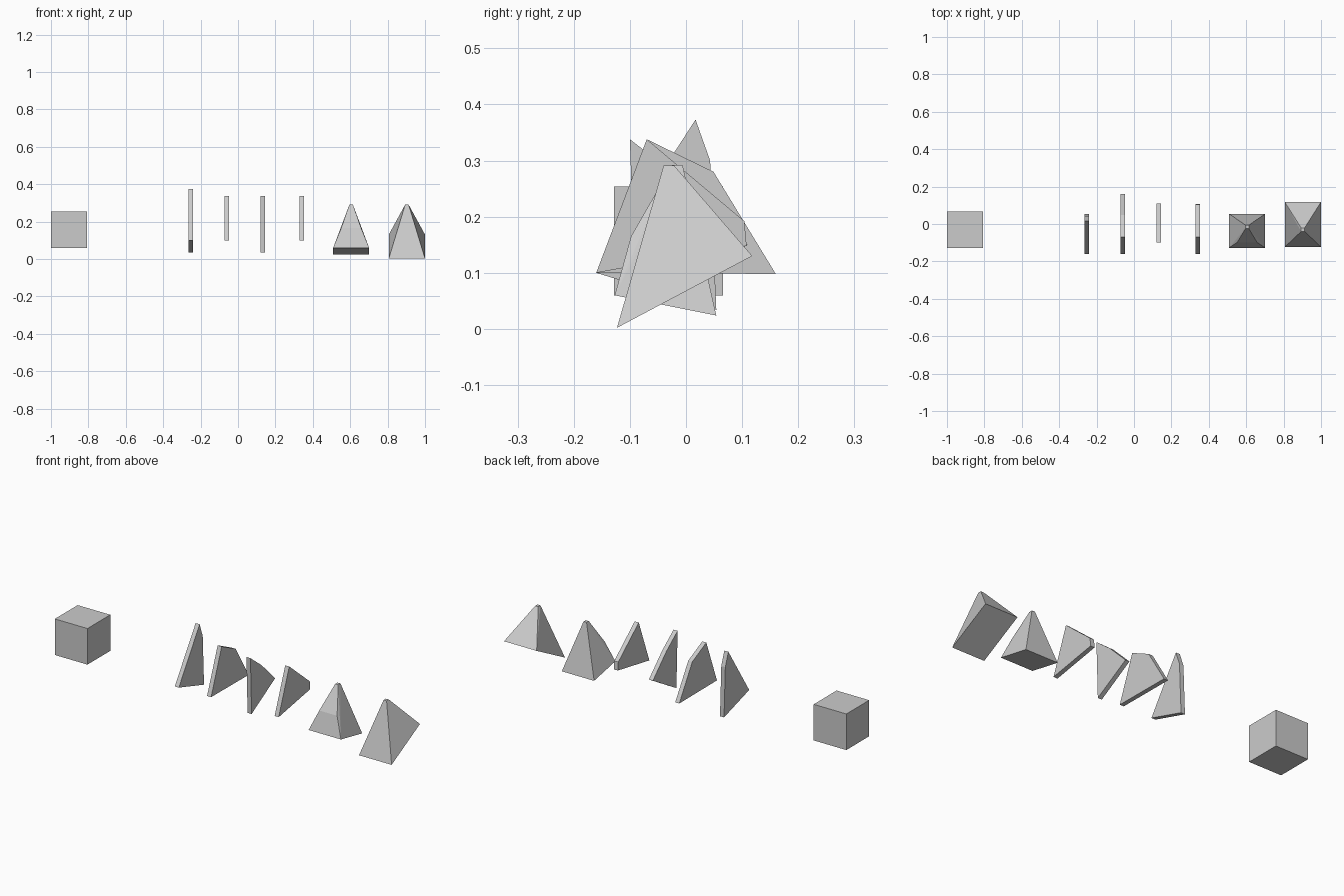
import bpy, bmesh

if "Cube" in bpy.data.objects:
    bpy.data.objects.remove(bpy.data.objects["Cube"])


def finish(name, bm):
    bmesh.ops.recalc_face_normals(bm, faces=bm.faces)
    mesh = bpy.data.meshes.new(name)
    bm.to_mesh(mesh)
    bm.free()
    obj = bpy.data.objects.new(name, mesh)
    bpy.context.collection.objects.link(obj)
    return obj


def prism(name, x0, x1, profile):
    """Extrude a (y, z) outline along x."""
    bm = bmesh.new()
    face = bm.faces.new([bm.verts.new((x0, y, z)) for y, z in profile])
    ext = bmesh.ops.extrude_face_region(bm, geom=[face])
    verts = [g for g in ext["geom"] if isinstance(g, bmesh.types.BMVert)]
    bmesh.ops.translate(bm, verts=verts, vec=(x1 - x0, 0, 0))
    # the extruded source face stays, closing the solid
    return finish(name, bm)


def pyramid(name, cx, rows):
    """Convex solid from mirrored (half width, y, z) corner pairs."""
    bm = bmesh.new()
    for hw, y, z in rows:
        for s in (-1, 1):
            bm.verts.new((cx + s * hw, y, z))
    bmesh.ops.convex_hull(bm, input=bm.verts)
    bmesh.ops.dissolve_limit(bm, angle_limit=0.03, verts=bm.verts, edges=bm.edges)
    return finish(name, bm)


# Cube block
prism("cube_block", -1.0, -0.806, [(-0.128, 0.06), (-0.128, 0.254), (0.066, 0.254), (0.066, 0.06)])

# Four thin shards
shards = [
    (-0.264, [(-0.16, 0.1), (0.017, 0.373), (0.043, 0.30), (0.054, 0.034)]),
    (-0.072, [(-0.16, 0.1), (-0.07, 0.338), (0.049, 0.28), (0.16, 0.098)]),
    (0.12, [(-0.1, 0.338), (-0.005, 0.264), (0.11, 0.15), (-0.09, 0.034)]),
    (0.33, [(-0.16, 0.1), (-0.07, 0.338), (0.104, 0.192), (0.108, 0.148)]),
]
for i, (x, outline) in enumerate(shards, 1):
    prism(f"thin_shard_{i}", x, x + 0.024, outline)

# Spike with a bent front face
pyramid("bent_spike", 0.605, [
    (0.096, -0.127, 0.06), (0.096, 0.054, 0.024),
    (0.053, -0.098, 0.165),
    (0.009, -0.025, 0.292), (0.009, -0.006, 0.292)])

# Spike with a tilted base
pyramid("tilted_spike", 0.903, [
    (0.097, -0.123, 0.002), (0.097, 0.118, 0.13),
    (0.009, -0.04, 0.291), (0.009, -0.021, 0.291)])
